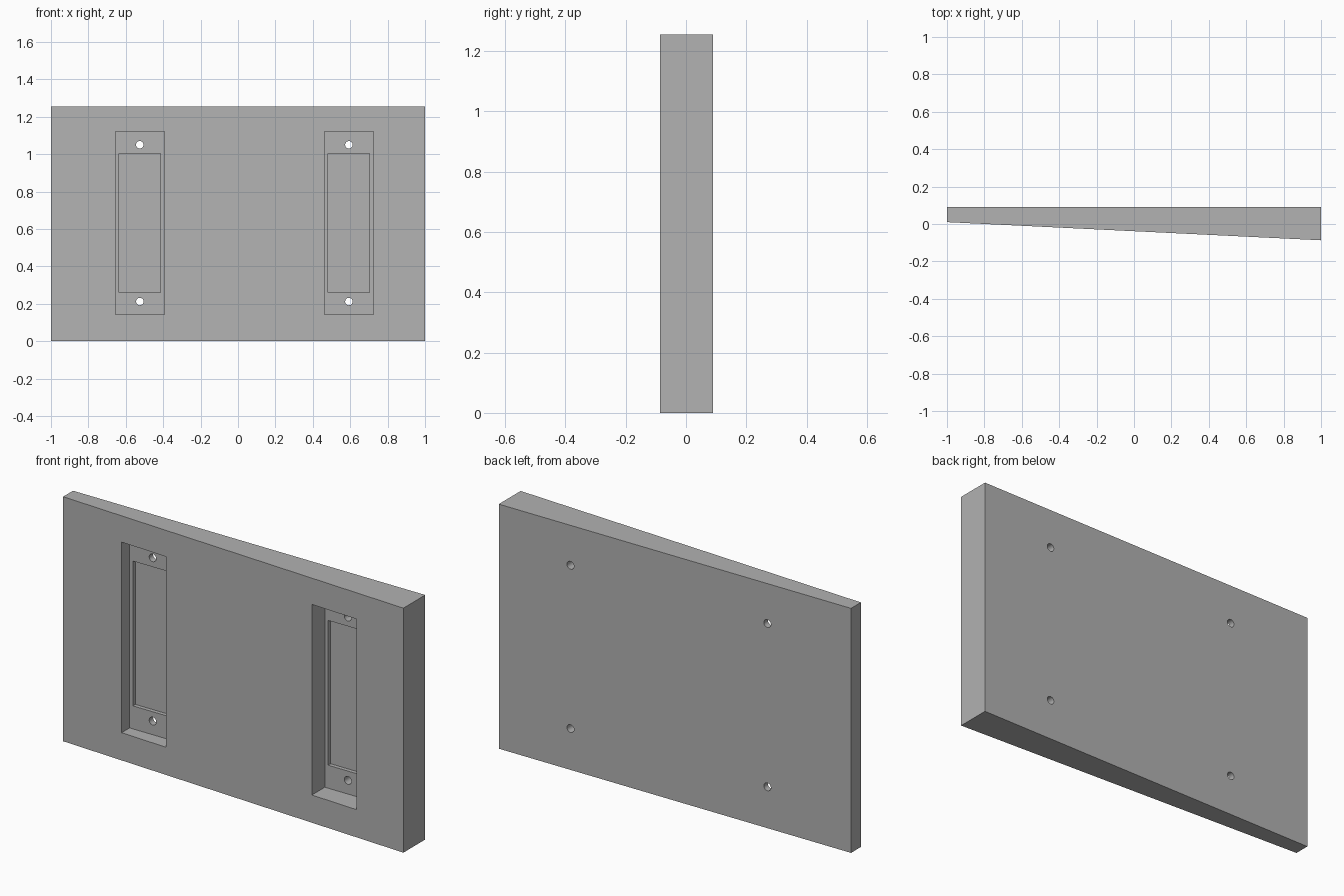
import bpy
import bmesh
from mathutils import Matrix, Vector

if "Cube" in bpy.data.objects:
    bpy.data.objects.remove(bpy.data.objects["Cube"], do_unlink=True)

HEIGHT, BACK = 1.255, 0.09

grey = bpy.data.materials.new("plain grey")
grey.use_nodes = True
color = (0.445, 0.445, 0.445, 1)
grey.diffuse_color = color
grey.node_tree.nodes["Principled BSDF"].inputs["Base Color"].default_value = color


def make_object(name, bm):
    bmesh.ops.recalc_face_normals(bm, faces=bm.faces)
    mesh = bpy.data.meshes.new(name)
    bm.to_mesh(mesh)
    bm.free()
    mesh.materials.append(grey)
    obj = bpy.data.objects.new(name, mesh)
    bpy.context.collection.objects.link(obj)
    return obj


def box(name, x0, x1, y0, y1, z0, z1):
    bm = bmesh.new()
    bmesh.ops.create_cube(bm, size=1)
    bmesh.ops.scale(bm, vec=(x1 - x0, y1 - y0, z1 - z0), verts=bm.verts)
    bmesh.ops.translate(bm, vec=((x0 + x1) / 2, (y0 + y1) / 2, (z0 + z1) / 2), verts=bm.verts)
    return make_object(name, bm)


def hole(name, x, z):
    bm = bmesh.new()
    turn = Matrix.Translation((x, 0, z)) @ Matrix.Rotation(1.5707963, 4, "X")
    bmesh.ops.create_cone(bm, cap_ends=True, segments=32, radius1=0.02,
                          radius2=0.02, depth=1, matrix=turn)
    return make_object(name, bm)


# Tapered plate, thin at its right end
bm = bmesh.new()
outline = [(-1, 0.01), (1, -0.087), (1, BACK), (-1, BACK)]
base = bm.faces.new([bm.verts.new((x, y, 0)) for x, y in outline])
top = bmesh.ops.extrude_face_region(bm, geom=[base])["geom"]
bmesh.ops.translate(bm, vec=Vector((0, 0, HEIGHT)),
                    verts=[v for v in top if isinstance(v, bmesh.types.BMVert)])
plate = make_object("wedge_plate", bm)

# Stepped pockets with screw holes right through
cutters = []
for side, x, floor in (("right", -0.525, 0.058), ("left", 0.593, 0.044)):
    cutters.append(box(side + "_pocket_cutter", x - 0.131, x + 0.131, -0.5, floor, 0.142, 1.12))
    cutters.append(box(side + "_recess_cutter", x - 0.112, x + 0.111, -0.4, floor + 0.02, 0.26, 1.003))
    for z in (0.212, 1.05):
        cutters.append(hole(side + "_hole_cutter", x, z))

for cutter in cutters:
    cutter.hide_render = True
    cutter.hide_viewport = True
    cut = plate.modifiers.new(cutter.name, "BOOLEAN")
    cut.operation = "DIFFERENCE"
    cut.solver = "EXACT"
    cut.object = cutter

# Bake the cuts and remove the cutters
bpy.context.view_layer.update()
graph = bpy.context.evaluated_depsgraph_get()
result = bpy.data.meshes.new_from_object(plate.evaluated_get(graph))
plate.modifiers.clear()
plate.data = result
result.materials.clear()
result.materials.append(grey)
for cutter in cutters:
    bpy.data.objects.remove(cutter, do_unlink=True)

# Smooth hole walls, sharp edges elsewhere
bpy.ops.object.select_all(action="DESELECT")
plate.select_set(True)
bpy.context.view_layer.objects.active = plate
bpy.ops.object.shade_smooth_by_angle()
